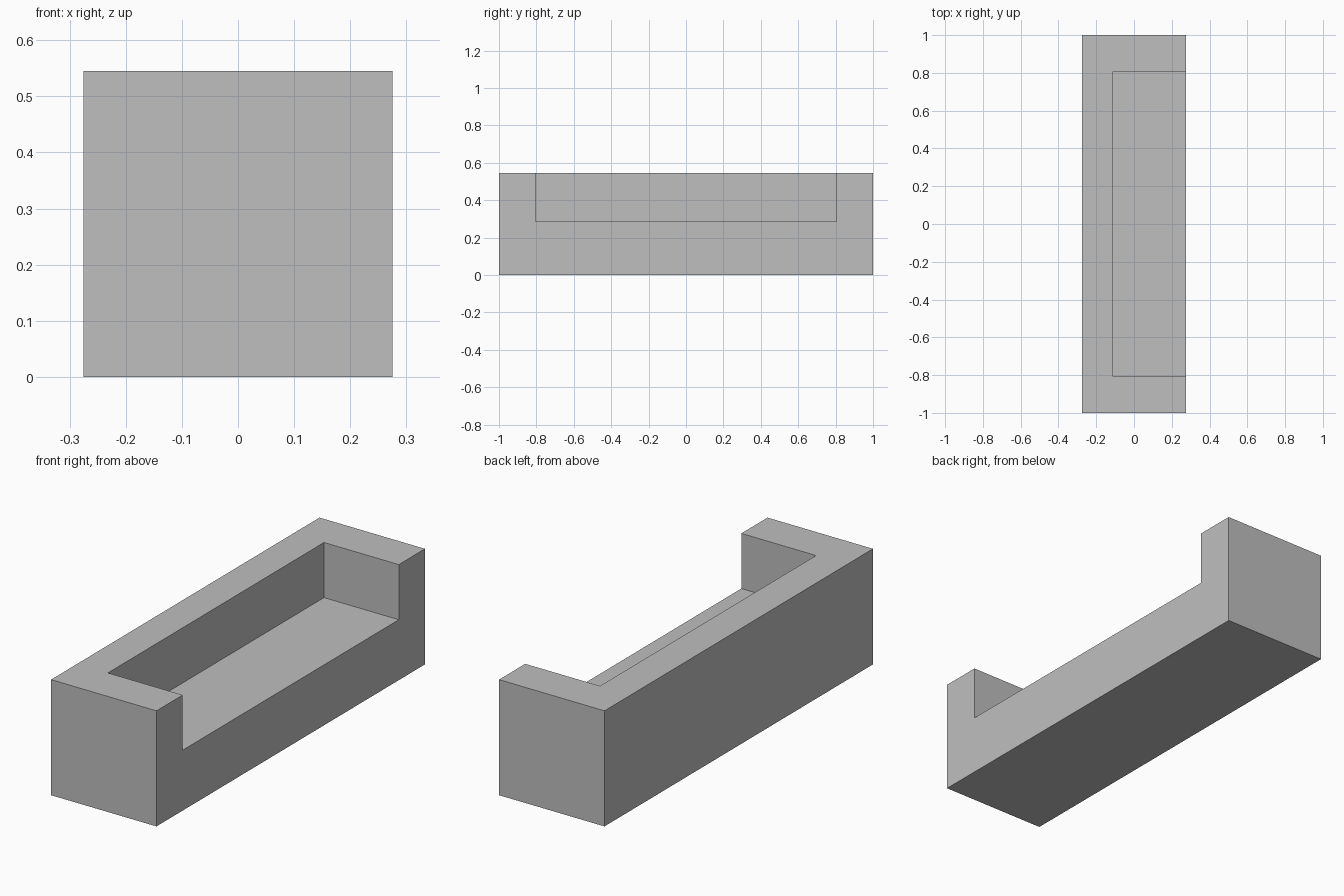
import bpy

default_cube = bpy.data.objects.get("Cube")
if default_cube:
    bpy.data.objects.remove(default_cube, do_unlink=True)


def box(name, low, high):
    """Axis-aligned box between two corners."""
    centre = [(a + b) / 2 for a, b in zip(low, high)]
    size = [b - a for a, b in zip(low, high)]
    bpy.ops.mesh.primitive_cube_add(size=1, location=centre)
    obj = bpy.context.object
    obj.name = name
    obj.scale = size
    bpy.ops.object.transform_apply(location=True, rotation=False, scale=True)
    return obj


# Overall size and recess limits
half_width, half_length, height = 0.275, 1.0, 0.545
back_wall_x, recess_half, floor_z = -0.115, 0.805, 0.285
overshoot = 0.1

# Recess open at the top and along the +x side
cutter = box("recess_cutter",
             (back_wall_x, -recess_half, floor_z),
             (half_width + overshoot, recess_half, height + overshoot))
cutter.hide_render = True

# Solid block with two end arms, a back wall and a low seat
body = box("bench_body",
           (-half_width, -half_length, 0),
           (half_width, half_length, height))
cut = body.modifiers.new("recess", "BOOLEAN")
cut.operation = "DIFFERENCE"
cut.solver = "EXACT"
cut.object = cutter
bpy.ops.object.modifier_apply(modifier=cut.name)
bpy.data.objects.remove(cutter, do_unlink=True)

# Plain grey
grey = bpy.data.materials.new("light_grey")
grey.use_nodes = True
colour = (0.52, 0.52, 0.52, 1)
grey.diffuse_color = colour
grey.node_tree.nodes["Principled BSDF"].inputs["Base Color"].default_value = colour
body.data.materials.clear()
body.data.materials.append(grey)
